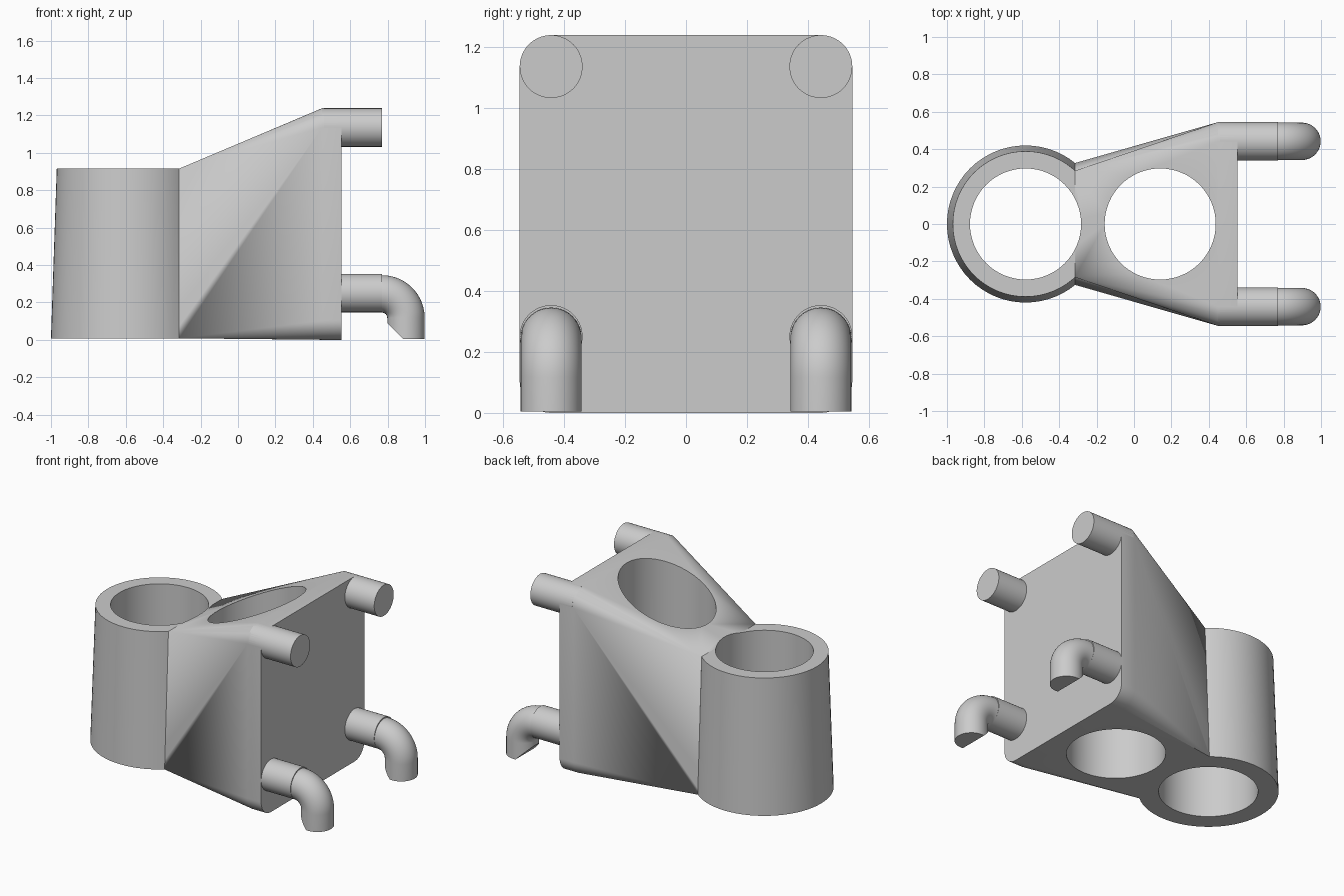
import bpy, bmesh, math
from mathutils import Vector, Matrix

cube = bpy.data.objects.get("Cube")
if cube:
    bpy.data.objects.remove(cube, do_unlink=True)

grey = bpy.data.materials.new("light grey")
grey.use_nodes = True
GREY = (0.6, 0.6, 0.6, 1)
grey.diffuse_color = GREY
grey.node_tree.nodes["Principled BSDF"].inputs["Base Color"].default_value = GREY

CUP_X, WELL_X, HOLE_R = -0.58, 0.14, 0.297
NECK_X, CUP_Z0, CUP_Z1 = -0.315, 0.008, 0.915
CUP_R0, CUP_R1 = 0.42, 0.389
PLATE_X0, PLATE_X1, PLATE_Y, PLATE_Z, ROUND = 0.45, 0.553, 0.545, 1.238, 0.103
PEG_Y, PEG_END = 0.442, 0.77
PEG_Z = {"upper": 1.135, "lower": 0.25}


def add_object(name, bm):
    bmesh.ops.recalc_face_normals(bm, faces=bm.faces)
    mesh = bpy.data.meshes.new(name)
    bm.to_mesh(mesh)
    bm.free()
    mesh.materials.append(grey)
    obj = bpy.data.objects.new(name, mesh)
    bpy.context.collection.objects.link(obj)
    return obj


def smooth(obj, angle=30):
    bpy.ops.object.select_all(action='DESELECT')
    obj.select_set(True)
    bpy.context.view_layer.objects.active = obj
    bpy.ops.object.shade_smooth_by_angle(angle=math.radians(angle))


def cone(name, centre, r0, r1, depth, rotation=Matrix()):
    bm = bmesh.new()
    bmesh.ops.create_cone(bm, cap_ends=True, segments=64, radius1=r0, radius2=r1,
                          depth=depth, matrix=Matrix.Translation(centre) @ rotation)
    return add_object(name, bm)


def boolean(obj, other, operation):
    mod = obj.modifiers.new(operation.title(), 'BOOLEAN')
    mod.object, mod.operation, mod.solver = other, operation, 'EXACT'
    bpy.ops.object.select_all(action='DESELECT')
    obj.select_set(True)
    bpy.context.view_layer.objects.active = obj
    bpy.ops.object.modifier_apply(modifier=mod.name)
    bpy.data.objects.remove(other, do_unlink=True)


# Wedge body: hull from the narrow neck to the rounded back plate
bm = bmesh.new()
for side in (-1, 1):
    for z, r in ((CUP_Z0, CUP_R0), (CUP_Z1, CUP_R1)):
        half = math.sqrt(r * r - (NECK_X - CUP_X) ** 2)
        bm.verts.new((NECK_X, side * half, z))
    for zc, up in ((ROUND, -1), (PLATE_Z - ROUND, 1)):
        for i in range(13):
            a = math.radians(90) * i / 12
            for x in (PLATE_X0, PLATE_X1):
                bm.verts.new((x, side * (PLATE_Y - ROUND + ROUND * math.cos(a)),
                              zc + up * ROUND * math.sin(a)))
bmesh.ops.convex_hull(bm, input=bm.verts)
bmesh.ops.dissolve_limit(bm, angle_limit=0.002, verts=bm.verts, edges=bm.edges)
body = add_object("holder_body", bm)

# Tapered front cup joined to the body, then both through holes
mid_z = (CUP_Z0 + CUP_Z1) / 2
cup = cone("front_cup", (CUP_X, 0, mid_z), CUP_R0, CUP_R1, CUP_Z1 - CUP_Z0)
boolean(body, cup, 'UNION')
for x in (CUP_X, WELL_X):
    hole = cone("hole_cutter", (x, 0, 0.7), HOLE_R, HOLE_R, 3)
    hole.hide_render = True
    boolean(body, hole, 'DIFFERENCE')
smooth(body, 25)

# Straight pegs on the back plate
lying = Matrix.Rotation(math.radians(90), 4, 'Y')
for side, label in ((1, "left"), (-1, "right")):
    for level, z in PEG_Z.items():
        start = PLATE_X0 + 0.01
        peg = cone(f"{level}_peg_{label}", ((start + PEG_END) / 2, side * PEG_Y, z),
                   ROUND, ROUND, PEG_END - start, lying)
        smooth(peg)


# Downturned hook: swept elbow with a slanted and a flat cut at the tip
def hook(name, y, bend=0.128, tube=0.1, sides=40, steps=20):
    bm = bmesh.new()
    centre = Vector((PEG_END, y, PEG_Z["lower"] - 0.005 - bend))
    path = [(math.radians(90) * (1 - i / steps), 0) for i in range(steps + 1)]
    path.append((0, -0.3))
    rings = []
    for a, drop in path:
        out = Vector((math.cos(a), 0, math.sin(a)))
        ring_centre = centre + out * bend + Vector((0, 0, drop))
        ring = []
        for j in range(sides):
            t = math.tau * j / sides
            offset = out * math.cos(t) + Vector((0, 1, 0)) * math.sin(t)
            ring.append(bm.verts.new(ring_centre + offset * tube))
        rings.append(ring)
    for r0, r1 in zip(rings, rings[1:]):
        for j in range(sides):
            k = (j + 1) % sides
            bm.faces.new((r0[j], r0[k], r1[k], r1[j]))
    bm.faces.new(rings[0])
    bm.faces.new(rings[-1])
    cuts = ((centre, (-1, 0, -1)), (Vector((0, 0, 0.005)), (0, 0, -1)))
    for point, normal in cuts:
        bmesh.ops.bisect_plane(bm, geom=bm.verts[:] + bm.edges[:] + bm.faces[:],
                               plane_co=point, plane_no=normal, clear_outer=True)
        rim = [e for e in bm.edges if e.is_boundary]
        bmesh.ops.holes_fill(bm, edges=rim, sides=0)
    smooth(add_object(name, bm))


for side, label in ((1, "left"), (-1, "right")):
    hook(f"hook_{label}", side * PEG_Y)
